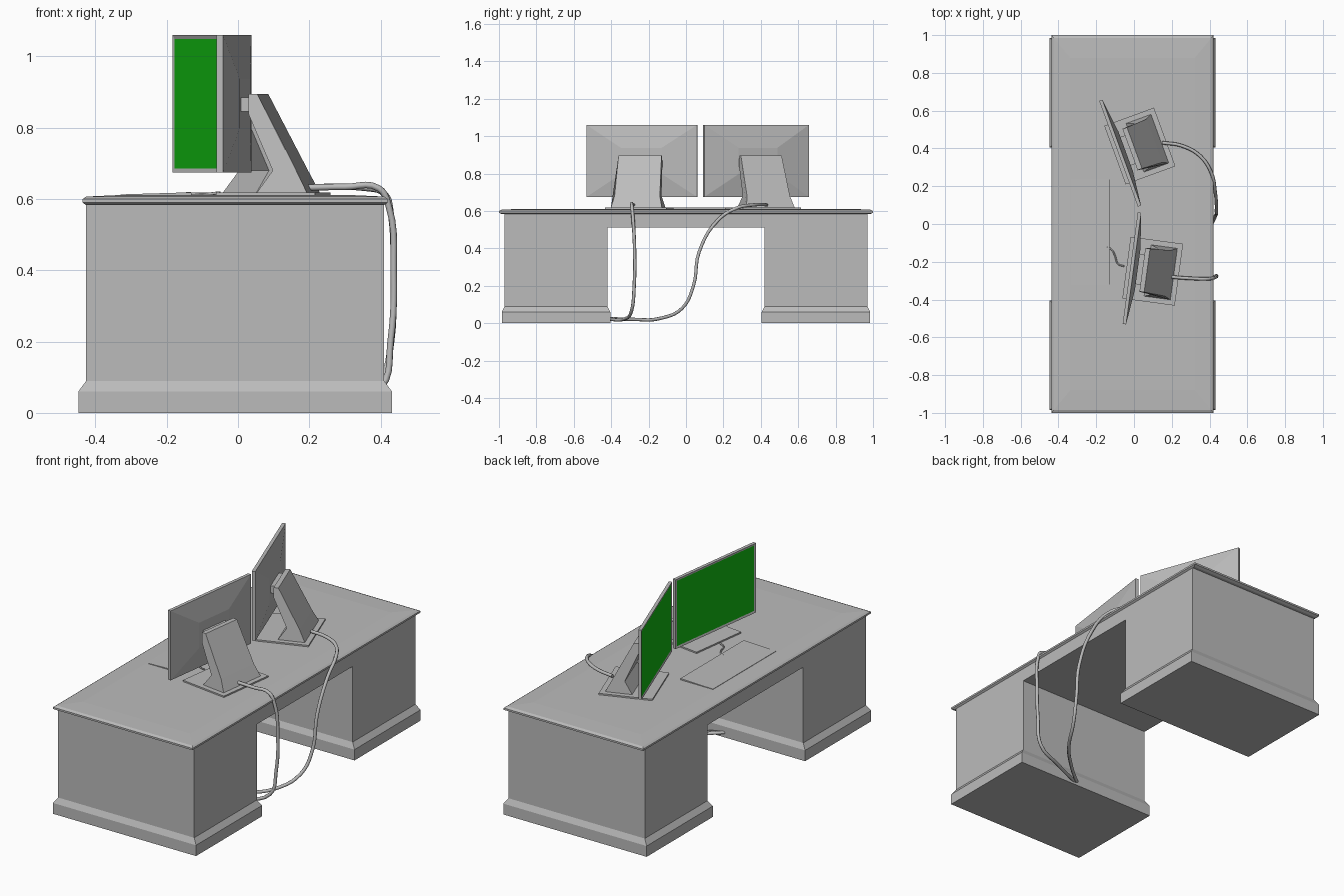
import bpy, bmesh, math
from mathutils import Matrix, Vector

cube = bpy.data.objects.get("Cube")
if cube:
    bpy.data.objects.remove(cube, do_unlink=True)


def material(name, rgb):
    m = bpy.data.materials.new(name)
    m.use_nodes = True
    m.diffuse_color = (*rgb, 1)
    m.node_tree.nodes["Principled BSDF"].inputs["Base Color"].default_value = (*rgb, 1)
    return m


GREY = material("grey", (0.5, 0.5, 0.5))
GREEN = material("screen green", (0.006, 0.5, 0.006))
DESK_X = -0.008


def finish(name, bm, frame=Matrix(), mats=(GREY,)):
    bmesh.ops.recalc_face_normals(bm, faces=bm.faces)
    mesh = bpy.data.meshes.new(name)
    bm.to_mesh(mesh)
    bm.free()
    for m in mats:
        mesh.materials.append(m)
    ob = bpy.data.objects.new(name, mesh)
    ob.matrix_world = frame
    bpy.context.collection.objects.link(ob)
    return ob


def loft(bm, rings):
    """Skin a stack of equal-sized point rings and cap both ends."""
    rows = [[bm.verts.new(p) for p in ring] for ring in rings]
    for a, b in zip(rows, rows[1:]):
        for i in range(len(a)):
            j = (i + 1) % len(a)
            bm.faces.new((a[i], a[j], b[j], b[i]))
    bm.faces.new(rows[0])
    bm.faces.new(rows[-1])


def stack(name, centre, levels, frame=Matrix()):
    """Rectangles (half x, half y, z) lofted upward."""
    cx, cy = centre
    bm = bmesh.new()
    loft(bm, [[(cx + sx * hx, cy + sy * hy, z) for sx, sy in
               ((-1, -1), (1, -1), (1, 1), (-1, 1))] for hx, hy, z in levels])
    return finish(name, bm, frame)


def cable(name, points, radius):
    cu = bpy.data.curves.new(name, "CURVE")
    cu.dimensions = "3D"
    cu.bevel_depth = radius
    cu.bevel_resolution = 2
    cu.resolution_u = 5
    cu.use_fill_caps = True
    sp = cu.splines.new("BEZIER")
    sp.bezier_points.add(len(points) - 1)
    for bp, p in zip(sp.bezier_points, points):
        bp.co = p
        bp.handle_left_type = bp.handle_right_type = "AUTO"
    cu.materials.append(GREY)
    ob = bpy.data.objects.new(name, cu)
    bpy.context.collection.objects.link(ob)


# Desk: two pedestals with plinths, a joining apron and a moulded top
for side, y in (("right", -0.695), ("left", 0.695)):
    stack(f"{side}_pedestal", (DESK_X, y),
          [(0.44, 0.29, 0), (0.44, 0.29, 0.06), (0.418, 0.275, 0.09), (0.418, 0.275, 0.59)])
stack("apron", (DESK_X, 0), [(0.418, 0.425, 0.51), (0.418, 0.425, 0.59)])
stack("desk_top", (DESK_X, 0),
      [(0.418, 0.985, 0.583), (0.428, 1, 0.59), (0.428, 1, 0.6),
       (0.418, 0.985, 0.607), (0.33, 0.88, 0.611)])

# Keyboard: wedge flush at the user's edge
bm = bmesh.new()
loft(bm, [[(-0.33, y, 0.605), (-0.13, y, 0.605), (-0.13, y, 0.619), (-0.33, y, 0.613)]
          for y in (-0.32, 0.235)])
finish("keyboard", bm)


def monitor(name, centre, angle):
    # Local frame: +x points out of the back, y runs along the width
    frame = Matrix.Translation((*centre, 0)) @ Matrix.Rotation(angle, 4, "Z")
    hw, low, high = 0.298, 0.675, 1.06
    mid = (low + high) / 2

    # Case: bevelled back bulge, inset screen on the front
    def rect(x, w, h):
        return [(x, sy * w, mid + sz * h) for sy, sz in ((-1, -1), (1, -1), (1, 1), (-1, 1))]
    bm = bmesh.new()
    hh = (high - low) / 2
    loft(bm, [rect(-0.01, hw, hh), rect(0.008, hw, hh), rect(0.03, 0.11, 0.07)])
    bmesh.ops.recalc_face_normals(bm, faces=bm.faces)
    front = min(bm.faces, key=lambda f: f.calc_center_median().x)
    bmesh.ops.inset_region(bm, faces=[front], thickness=0.016, depth=-0.003)
    front.material_index = 1
    finish(f"{name}_case", bm, frame, (GREY, GREEN))

    # Bracket between case and stand
    stack(f"{name}_bracket", (0.045, 0), [(0.022, 0.08, 0.845), (0.022, 0.08, 0.885)], frame)

    # Stand: side profile (depth, height, half width) swept across the width
    profile = [(0.08, 0.615, 0.138), (0.225, 0.615, 0.138), (0.192, 0.68, 0.122),
               (0.08, 0.895, 0.116), (0.055, 0.895, 0.116), (0.055, 0.84, 0.117),
               (0.125, 0.68, 0.122)]
    bm = bmesh.new()
    loft(bm, [[(x, s * w, z) for x, z, w in profile] for s in (-1, 1)])
    finish(f"{name}_stand", bm, frame)
    stack(f"{name}_foot", (0.11, 0), [(0.14, 0.165, 0.608), (0.14, 0.165, 0.619)], frame)


monitor("right_monitor", (-0.01, -0.235), -math.atan2(0.08, 0.59))
monitor("left_monitor", (-0.0725, 0.375), math.atan2(0.205, 0.56))

# Cables hanging over the back edge and meeting beside the right pedestal
cable("right_monitor_cable",
      [(0.19, -0.28, 0.632), (0.3, -0.288, 0.634), (0.395, -0.29, 0.63), (0.423, -0.285, 0.58),
       (0.437, -0.275, 0.4), (0.428, -0.277, 0.2), (0.4, -0.29, 0.07),
       (0.25, -0.33, 0.022), (0.04, -0.42, 0.022)], 0.009)
cable("left_monitor_cable",
      [(0.15, 0.43, 0.632), (0.25, 0.415, 0.634), (0.35, 0.36, 0.632), (0.41, 0.27, 0.615),
       (0.43, 0.17, 0.55), (0.436, 0.07, 0.38), (0.43, 0.04, 0.2), (0.4, -0.02, 0.08),
       (0.33, -0.14, 0.025), (0.2, -0.28, 0.02), (0.04, -0.42, 0.025)], 0.009)
cable("keyboard_cable",
      [(-0.145, -0.118, 0.616), (-0.115, -0.14, 0.614), (-0.1, -0.17, 0.614),
       (-0.085, -0.21, 0.614), (-0.05, -0.225, 0.618)], 0.004)
